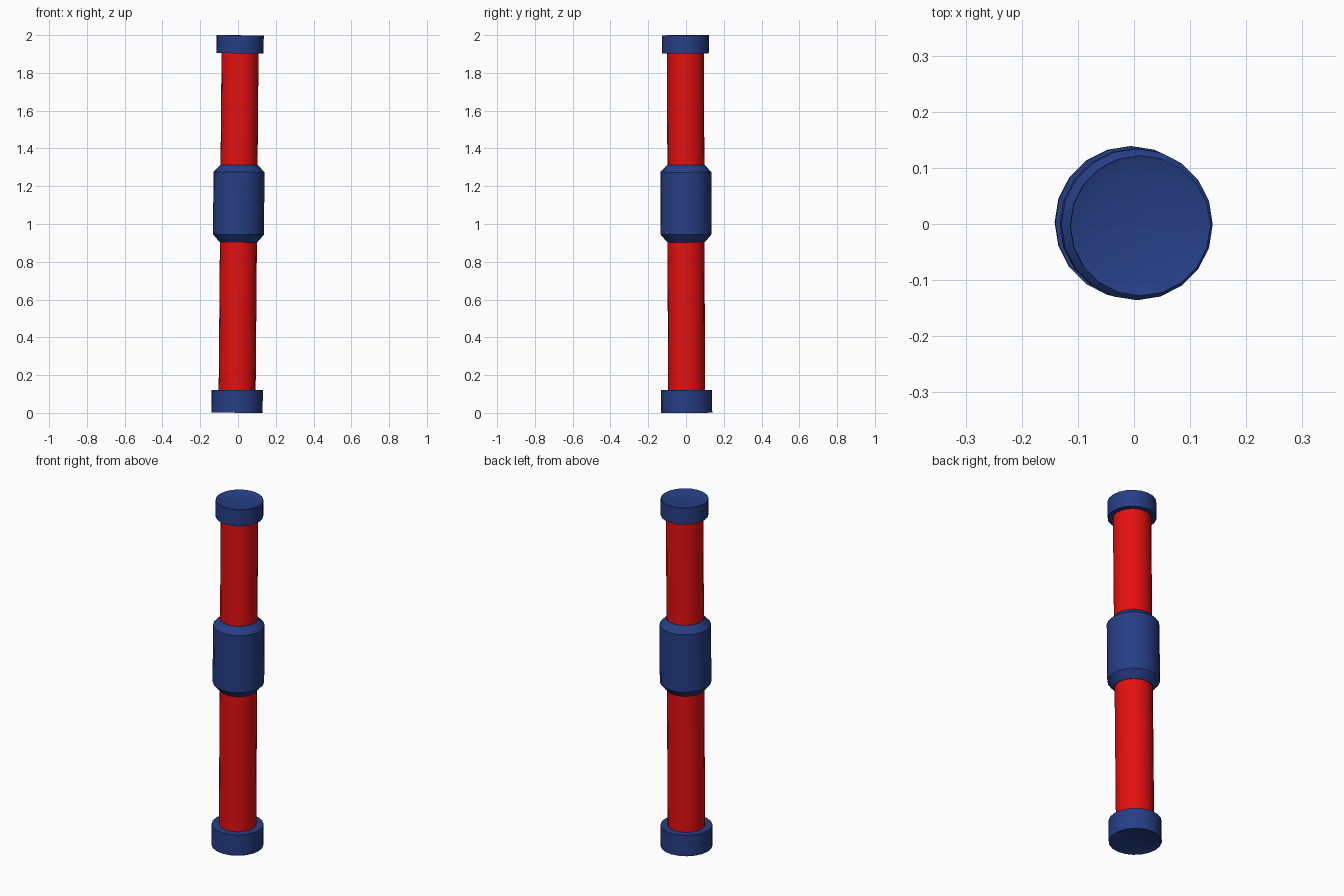
import bpy, bmesh, math
from mathutils import Matrix, Vector

if "Cube" in bpy.data.objects:
    bpy.data.objects.remove(bpy.data.objects["Cube"])

SIDES = 20


def material(name, rgb):
    m = bpy.data.materials.new(name)
    m.diffuse_color = (*rgb, 1)
    m.use_nodes = True
    m.node_tree.nodes["Principled BSDF"].inputs["Base Color"].default_value = m.diffuse_color
    return m


blue = material("navy_blue", (0.019, 0.048, 0.235))
red = material("bright_red", (0.78, 0.005, 0.005))

# The whole rod leans very slightly towards +x and -y
axis = Vector((0.017, -0.006, 2.0))
lean = (Matrix.Translation((0, 0, 1.0))
        @ Vector((0, 0, 1)).rotation_difference(axis).to_matrix().to_4x4()
        @ Matrix.Translation((0.003, 0, -0.999)))


def lathe(name, profile, mat):
    """Revolve (radius, height) points, listed bottom to top, and close both ends."""
    bm = bmesh.new()
    rings = []
    for r, z in profile:
        rings.append([bm.verts.new((r * math.cos(2 * math.pi * i / SIDES),
                                    r * math.sin(2 * math.pi * i / SIDES), z))
                      for i in range(SIDES)])
    for a, b in zip(rings, rings[1:]):
        for i in range(SIDES):
            j = (i + 1) % SIDES
            bm.faces.new((a[i], a[j], b[j], b[i]))
    bm.faces.new(rings[0][::-1])
    bm.faces.new(rings[-1])
    bm.transform(lean)
    me = bpy.data.meshes.new(name)
    bm.to_mesh(me)
    bm.free()
    me.materials.append(mat)
    ob = bpy.data.objects.new(name, me)
    bpy.context.collection.objects.link(ob)
    bpy.ops.object.select_all(action='DESELECT')
    ob.select_set(True)
    bpy.context.view_layer.objects.active = ob
    bpy.ops.object.shade_smooth_by_angle(angle=math.radians(25))
    return ob


# End caps with shallow dished ends
lathe("bottom_cap", [(0.108, 0.012), (0.136, 0.0), (0.136, 0.12)], blue)
lathe("top_cap", [(0.125, 1.903), (0.125, 1.998), (0.095, 1.988)], blue)

# Red tubes
lathe("lower_tube", [(0.098, 0.12), (0.098, 0.905)], red)
lathe("upper_tube", [(0.098, 1.31), (0.098, 1.903)], red)

# Chamfered middle sleeve
lathe("middle_sleeve", [(0.1, 0.903), (0.135, 0.944),
                        (0.135, 1.274), (0.1, 1.311)], blue)
